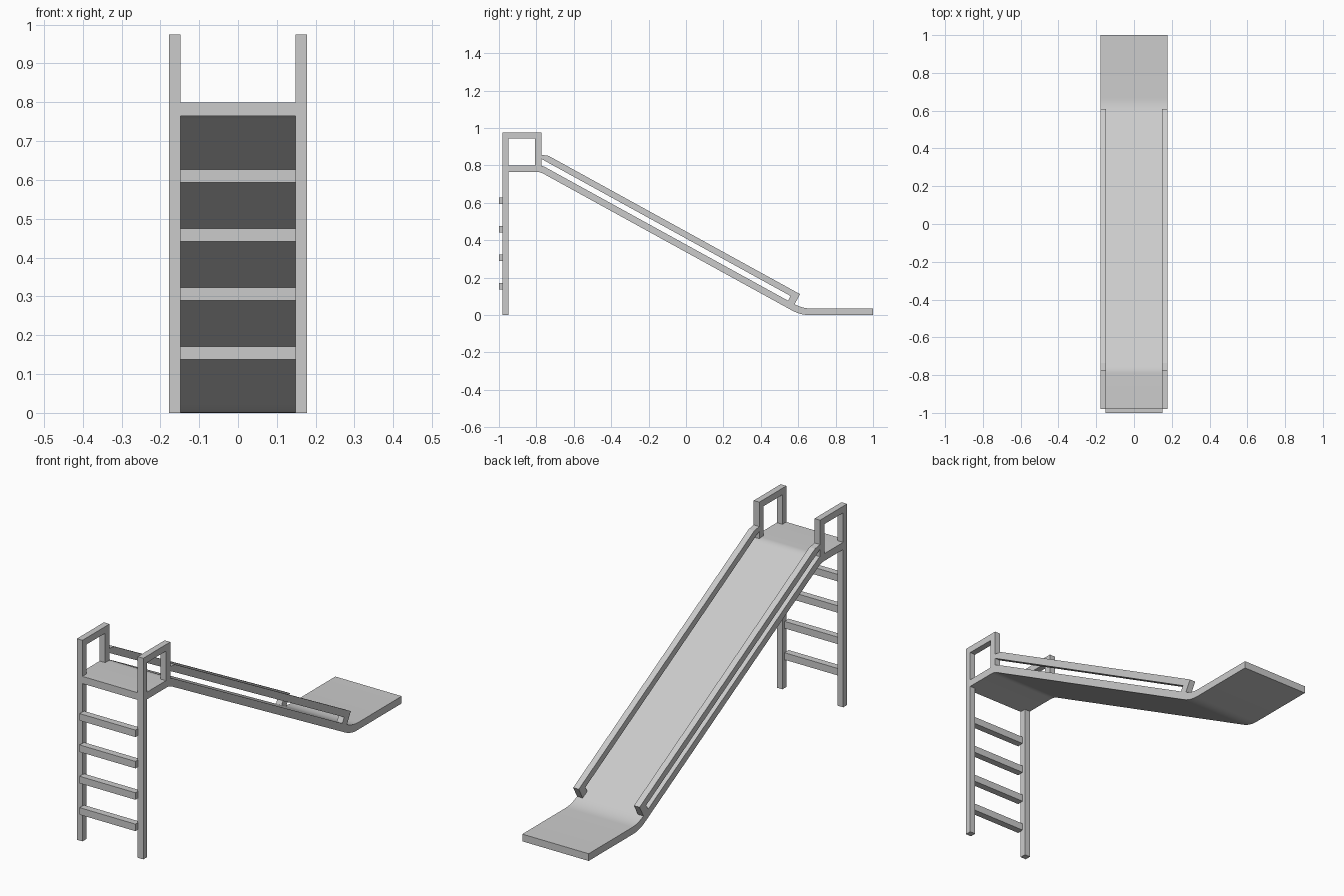
import bpy, bmesh
from mathutils import Vector

if "Cube" in bpy.data.objects:
    bpy.data.objects.remove(bpy.data.objects["Cube"])

W, BAR = 0.178, 0.03      # half width, bar thickness
SLOPE = 0.55


def extrude_profile(name, pts, x0, x1):
    """Extrude a closed (y, z) profile from x0 to x1."""
    bm = bmesh.new()
    face = bm.faces.new([bm.verts.new((x0, y, z)) for y, z in pts])
    res = bmesh.ops.extrude_face_region(bm, geom=[face])
    verts = [v for v in res["geom"] if isinstance(v, bmesh.types.BMVert)]
    bmesh.ops.translate(bm, verts=verts, vec=(x1 - x0, 0, 0))
    bmesh.ops.recalc_face_normals(bm, faces=bm.faces)
    me = bpy.data.meshes.new(name)
    bm.to_mesh(me)
    bm.free()
    ob = bpy.data.objects.new(name, me)
    bpy.context.collection.objects.link(ob)
    return ob


def rect(y0, y1, z0, z1):
    return [(y0, z0), (y1, z0), (y1, z1), (y0, z1)]


def bend(y, z, s_in, s_out, r=0.045, n=5):
    """Rounded corner at (y, z) between two slopes."""
    a, b, c = Vector((y - r, z + s_in * r)), Vector((y, z)), Vector((y + r, z - s_out * r))
    out = []
    for i in range(n + 1):
        t = i / n
        out.append(tuple(a * (1 - t) ** 2 + b * 2 * t * (1 - t) + c * t * t))
    return out


# platform, chute and run-out as one bent slab
def slab_line(y_top, z_top, z_end):
    y_end = y_top + (z_top - z_end) / SLOPE
    return ([(-0.98, z_top)] + bend(y_top, z_top, 0, SLOPE, 0.02)
            + bend(y_end, z_end, SLOPE, 0) + [(1.0, z_end)])


slab = extrude_profile("slide_bed", slab_line(-0.77, 0.80, 0.035)
                       + slab_line(-0.78, 0.765, 0.0)[::-1], -W, W)
bpy.context.view_layer.objects.active = slab
slab.select_set(True)
bpy.ops.object.shade_smooth_by_angle()

# hand rail profile with its foot square to the slope
d = Vector((1, -SLOPE)).normalized()
n = Vector((-SLOPE, -1)).normalized()
top = Vector((-0.735, 0.851))
end = top + d * (1.345 / d.x)
low = end + n * 0.033 - d * 0.04
rail = [(-0.775, 0.857), tuple(top), tuple(end), tuple(end + n * 0.07),
        tuple(end + n * 0.07 - d * 0.04), tuple(low),
        (-0.775, low.y + SLOPE * (low.x + 0.775))]

# handle loop profile standing on the platform
handle = [(-0.98, 0.80), (-0.98, 0.975), (-0.773, 0.975), (-0.773, 0.785),
          (-0.806, 0.785), (-0.806, 0.943), (-0.95, 0.943), (-0.95, 0.80)]

for side, s in (("left", -1), ("right", 1)):
    x0, x1 = sorted((s * (W - BAR), s * W))
    extrude_profile(side + "_ladder_leg", rect(-0.98, -0.95, 0, 0.765), x0, x1)
    extrude_profile(side + "_handle", handle, x0, x1)
    extrude_profile(side + "_rail", rail, x0, x1)

# ladder rungs
for i in range(4):
    z = 0.137 + i * 0.152
    extrude_profile(f"rung_{i + 1}", rect(-1.0, -0.967, z, z + 0.034), -0.15, 0.15)
